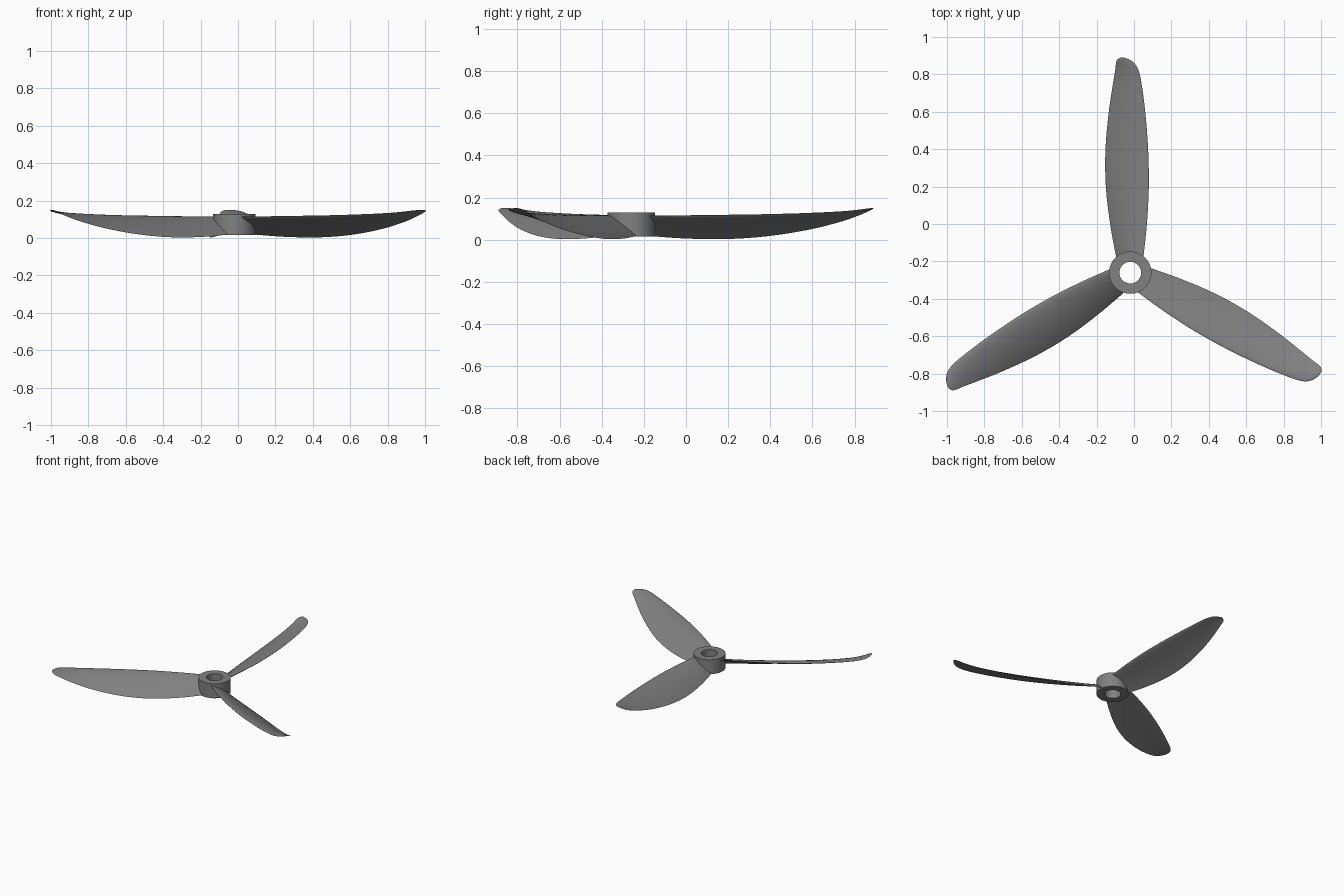
import bpy, bmesh, math
from mathutils import Vector, Matrix

cube = bpy.data.objects.get("Cube")
if cube:
    bpy.data.objects.remove(cube)

CENTRE = Vector((-0.02, -0.26, 0))

grey = bpy.data.materials.new("mid grey")
grey.use_nodes = True
grey.diffuse_color = (0.22, 0.22, 0.22, 1)
grey.node_tree.nodes["Principled BSDF"].inputs["Base Color"].default_value = grey.diffuse_color


def add_object(name, bm, angle):
    bmesh.ops.recalc_face_normals(bm, faces=bm.faces)
    mesh = bpy.data.meshes.new(name)
    bm.to_mesh(mesh)
    bm.free()
    mesh.materials.append(grey)
    obj = bpy.data.objects.new(name, mesh)
    bpy.context.collection.objects.link(obj)
    bpy.ops.object.select_all(action="DESELECT")
    obj.select_set(True)
    bpy.context.view_layer.objects.active = obj
    bpy.ops.object.shade_smooth_by_angle(angle=math.radians(angle))
    return obj


def skin(bm, rings, closed):
    """Join neighbouring rings of vertices with quads."""
    pairs = list(zip(rings, rings[1:]))
    if closed:
        pairs.append((rings[-1], rings[0]))
    for a, b in pairs:
        for i in range(len(a)):
            j = (i + 1) % len(a)
            bm.faces.new((a[i], a[j], b[j], b[i]))


# Hub: a ring turned from a rectangular section
def build_hub(outer=0.113, inner=0.058, low=0.016, high=0.128, sides=64):
    bm = bmesh.new()
    rings = []
    for r, z in ((outer, low), (outer, high), (inner, high), (inner, low)):
        rings.append([bm.verts.new(CENTRE + Vector((
            r * math.cos(math.tau * i / sides), r * math.sin(math.tau * i / sides), z)))
            for i in range(sides)])
    skin(bm, rings, True)
    add_object("hub", bm, 30)


# Blade stations: radius, leading x, trailing x, leading z, trailing z
STATIONS = [
    (0.08, 0.070, -0.075, 0.113, 0.018),
    (0.25, 0.088, -0.106, 0.114, 0.006),
    (0.45, 0.099, -0.130, 0.116, 0.003),
    (0.65, 0.096, -0.133, 0.119, 0.017),
    (0.85, 0.081, -0.116, 0.125, 0.049),
    (1.00, 0.062, -0.094, 0.132, 0.087),
    (1.08, 0.045, -0.081, 0.139, 0.115),
    (1.12, 0.022, -0.076, 0.144, 0.132),
    (1.14, -0.006, -0.068, 0.147, 0.142),
    (1.15, -0.035, -0.052, 0.149, 0.148),
]


def spline(points, steps):
    """Smooth curve through the stations."""
    pts = [Vector(p) for p in points]
    out = []
    for k in range(len(pts) - 1):
        p, q = pts[k], pts[k + 1]
        before, after = pts[max(k - 1, 0)], pts[min(k + 2, len(pts) - 1)]
        h = q[0] - p[0]
        m0 = (q - before) * (h / (q[0] - before[0]))
        m1 = (after - p) * (h / (after[0] - p[0]))
        for s in range(steps):
            t = s / steps
            out.append(p * (2*t**3 - 3*t**2 + 1) + m0 * (t**3 - 2*t**2 + t)
                       + q * (3*t**2 - 2*t**3) + m1 * (t**3 - t**2))
    return out + [pts[-1]]


# Airfoil section running round from trailing edge, over the top, and back below
def section(station, n=12):
    r, lead_x, trail_x, lead_z, trail_z = station
    lead, trail = Vector((lead_x, r, lead_z)), Vector((trail_x, r, trail_z))
    chord = trail - lead
    up = Vector((chord.z, 0, -chord.x)).normalized()
    size = chord.length
    points = []
    for k in range(2 * n):
        a = math.pi * k / n
        u = (1 - math.cos(a + math.pi)) / 2
        side = 1 if k <= n else -1
        thick = 0.42 * (0.2969 * math.sqrt(u) - 0.126 * u - 0.3516 * u**2
                        + 0.2843 * u**3 - 0.1036 * u**4)
        camber = 0.16 * u * (1 - u)
        points.append(lead + chord * u + up * size * (camber + side * thick))
    return points


def build_blade(name, angle):
    bm = bmesh.new()
    place = Matrix.Translation(CENTRE) @ Matrix.Rotation(math.radians(angle), 4, "Z")
    rings = [[bm.verts.new(place @ p) for p in section(s)] for s in spline(STATIONS, 4)]
    skin(bm, rings, False)
    bm.faces.new(rings[0])
    bm.faces.new(rings[-1])
    add_object(name, bm, 50)


build_hub()
for name, angle in (("back_blade", 0), ("left_blade", -120), ("right_blade", 120)):
    build_blade(name, angle)
